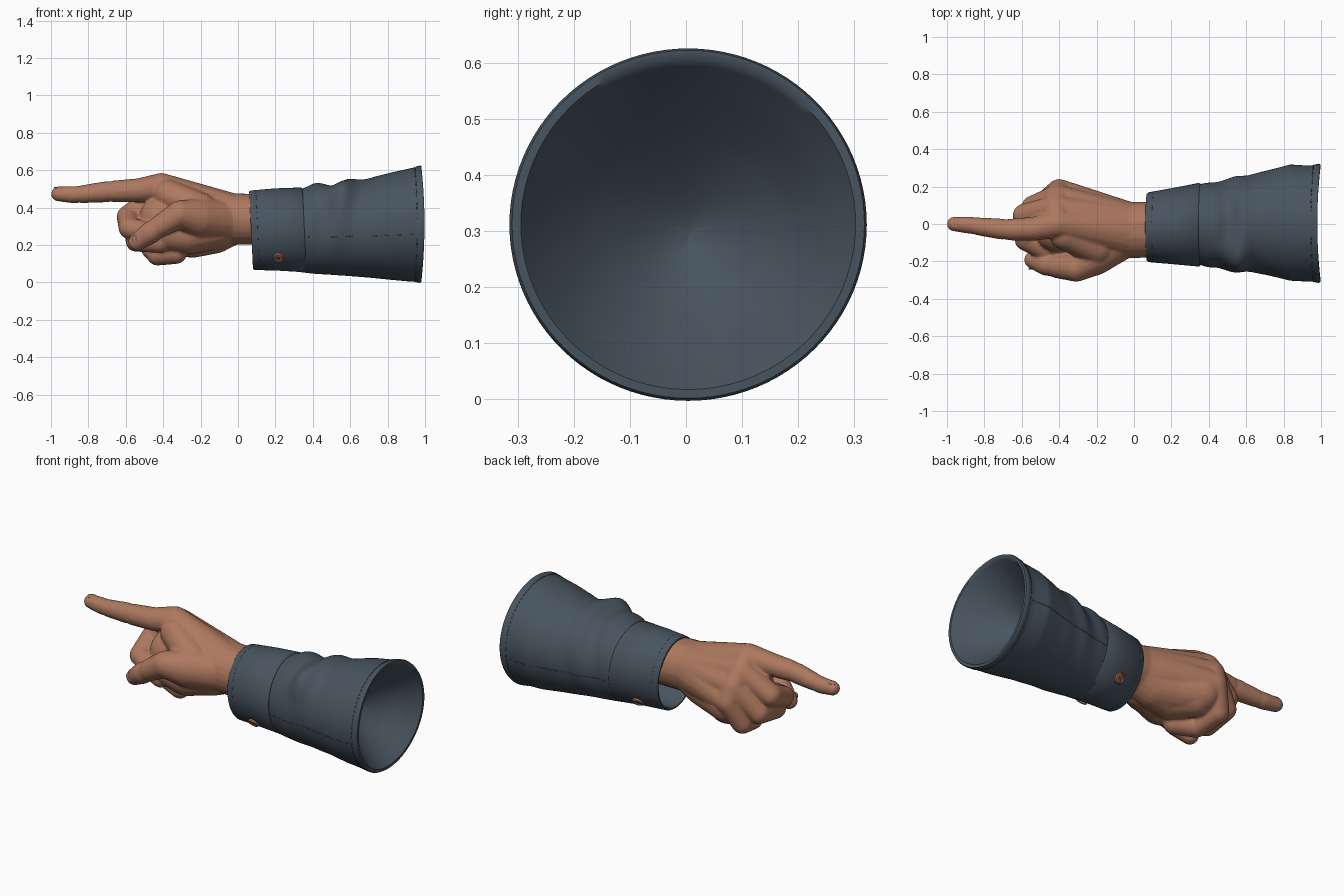
import bpy, bmesh, math
from math import sin, cos, pi, exp
from mathutils import Vector

cube = bpy.data.objects.get("Cube")
if cube:
    bpy.data.objects.remove(cube, do_unlink=True)


def material(name, rgb):
    m = bpy.data.materials.new(name)
    m.use_nodes = True
    m.diffuse_color = (*rgb, 1)
    bsdf = m.node_tree.nodes["Principled BSDF"]
    bsdf.inputs["Base Color"].default_value = (*rgb, 1)
    bsdf.inputs["Roughness"].default_value = 0.8
    return m


SKIN = material("warm skin", (0.42, 0.19, 0.115))
CLOTH = material("slate cloth", (0.064, 0.089, 0.114))
BUTTON = material("copper button", (0.41, 0.18, 0.115))


def finish(name, bm, mat, angle=50):
    bmesh.ops.recalc_face_normals(bm, faces=bm.faces)
    me = bpy.data.meshes.new(name)
    bm.to_mesh(me)
    bm.free()
    ob = bpy.data.objects.new(name, me)
    bpy.context.collection.objects.link(ob)
    me.materials.append(mat)
    bpy.ops.object.select_all(action='DESELECT')
    ob.select_set(True)
    bpy.context.view_layer.objects.active = ob
    bpy.ops.object.shade_smooth_by_angle(angle=math.radians(angle))
    return ob


# ---- hand: tapered capsules fused into one skin ----
def add_limb(bm, joints):
    """Hull each neighbouring pair of (x, y, z, radius) balls."""
    for a, b in zip(joints, joints[1:]):
        part = bmesh.new()
        for x, y, z, r in (a, b):
            ball = bmesh.new()
            bmesh.ops.create_icosphere(ball, subdivisions=3, radius=r)
            for v in ball.verts:
                part.verts.new(v.co + Vector((x, y, z)))
            ball.free()
        bmesh.ops.convex_hull(part, input=part.verts[:])
        loose = [v for v in part.verts if not v.link_faces]
        bmesh.ops.delete(part, geom=loose, context='VERTS')
        tmp = bpy.data.meshes.new("tmp")
        part.to_mesh(tmp)
        part.free()
        bm.from_mesh(tmp)
        bpy.data.meshes.remove(tmp)


wrist_front = (-0.04, -0.045, 0.34, 0.138)
wrist_back = (-0.04, -0.018, 0.34, 0.138)
index_knuckle = (-0.41, 0.0, 0.51, 0.075)
middle_knuckle = (-0.42, 0.08, 0.46, 0.072)
ring_knuckle = (-0.41, 0.14, 0.39, 0.07)
little_knuckle = (-0.4, 0.175, 0.31, 0.066)
heel = (-0.13, 0.0, 0.275, 0.122)
palm = (-0.24, 0.0, 0.25, 0.118)
limbs = [
    # wrist running into the cuff
    [(0.25, -0.045, 0.335, 0.132), wrist_front],
    [(0.25, -0.018, 0.335, 0.132), wrist_back],
    # back of the hand, out to each knuckle
    [wrist_front, index_knuckle],
    [wrist_back, middle_knuckle],
    [wrist_back, ring_knuckle],
    [wrist_back, little_knuckle],
    [index_knuckle, middle_knuckle, ring_knuckle, little_knuckle],
    # heel and palm
    [wrist_back, heel, palm, (-0.34, 0.09, 0.24, 0.1)],
    [heel, (-0.24, 0.047, 0.265, 0.115), (-0.36, 0.115, 0.265, 0.105)],
    [palm, (-0.41, -0.03, 0.34, 0.12)],
    [(-0.12, -0.06, 0.3, 0.125), (-0.26, -0.1, 0.26, 0.11), (-0.4, -0.08, 0.27, 0.1)],
    # pointing finger, with creased joints
    [index_knuckle, (-0.53, -0.025, 0.493, 0.064), (-0.66, -0.03, 0.487, 0.058),
     (-0.68, -0.029, 0.486, 0.053), (-0.71, -0.027, 0.484, 0.056),
     (-0.83, -0.013, 0.472, 0.048), (-0.845, -0.011, 0.471, 0.045),
     (-0.88, -0.006, 0.469, 0.046), (-0.961, 0.0, 0.473, 0.039)],
    # curled fingers
    [middle_knuckle, (-0.585, 0.045, 0.35, 0.064), (-0.58, -0.085, 0.29, 0.058),
     (-0.48, -0.14, 0.27, 0.052)],
    [ring_knuckle, (-0.54, 0.09, 0.25, 0.062), (-0.545, -0.06, 0.22, 0.056),
     (-0.42, -0.12, 0.21, 0.052)],
    [little_knuckle, (-0.46, 0.13, 0.185, 0.06), (-0.43, -0.01, 0.146, 0.056),
     (-0.33, -0.07, 0.155, 0.056)],
    # thumb
    [(-0.06, -0.07, 0.33, 0.115), (-0.21, -0.17, 0.345, 0.105), (-0.31, -0.235, 0.365, 0.074),
     (-0.41, -0.228, 0.305, 0.062), (-0.43, -0.225, 0.292, 0.057),
     (-0.47, -0.216, 0.265, 0.06), (-0.54, -0.192, 0.215, 0.047)],
    # web between thumb and pointing finger
    [(-0.2, -0.13, 0.39, 0.09), (-0.37, -0.06, 0.47, 0.08)],
]
bm = bmesh.new()
for limb in limbs:
    add_limb(bm, limb)
hand = finish("hand", bm, SKIN)
fuse = hand.modifiers.new("fuse", 'REMESH')
fuse.mode = 'VOXEL'
fuse.voxel_size = 0.008
fuse.use_smooth_shade = True
relax = hand.modifiers.new("relax", 'SMOOTH')
relax.factor = 0.5
relax.iterations = 5


# ---- nails ----
def nail(name, at, tilt, size):
    bm = bmesh.new()
    bmesh.ops.create_uvsphere(bm, u_segments=20, v_segments=10, radius=1)
    bmesh.ops.scale(bm, vec=size, verts=bm.verts)
    ob = finish(name, bm, SKIN)
    ob.location, ob.rotation_euler = at, tilt


nail("index_nail", (-0.953, 0.0, 0.506), (0, 0.02, 0), (0.03, 0.023, 0.006))
nail("thumb_nail", (-0.537, -0.234, 0.226), (1.45, 0.6, 0.2), (0.032, 0.024, 0.006))

# ---- cloth sections: x, y low, y high, z low, z high ----
CUFF = [(0.06, -0.2, 0.165, 0.07, 0.488), (0.2, -0.212, 0.19, 0.066, 0.5),
        (0.345, -0.222, 0.215, 0.06, 0.502)]
SLEEVE = [(0.335, -0.212, 0.208, 0.055, 0.5), (0.4, -0.232, 0.222, 0.047, 0.522),
          (0.5, -0.247, 0.238, 0.041, 0.53), (0.6, -0.257, 0.262, 0.034, 0.543),
          (0.7, -0.27, 0.283, 0.026, 0.558), (0.83, -0.303, 0.318, 0.013, 0.59),
          (0.92, -0.308, 0.312, 0.005, 0.61), (0.98, -0.31, 0.318, 0.002, 0.622)]


def section(table, x):
    for a, b in zip(table, table[1:]):
        if x <= b[0]:
            break
    t = min(max((x - a[0]) / (b[0] - a[0]), 0), 1)
    return [p + (q - p) * t for p, q in zip(a[1:], b[1:])]


def cloth(table, x, a, scale=1.0, lift=0.0):
    """Point on the cloth at length x and angle a around the arm."""
    y0, y1, z0, z1 = section(table, x)
    ry, rz = (y1 - y0) / 2 * scale + lift, (z1 - z0) / 2 * scale + lift
    if table is SLEEVE:
        # slanting folds over the top behind the cuff, and one big pucker, outside only
        if scale == 1:
            phase = 33 * (x - 0.41) + 2.2 * (1 - sin(a))
            fold = 0.014 * cos(phase) * exp(-((x - 0.52) / 0.13) ** 2)
            fold *= (0.5 + 0.5 * sin(a)) * min(1, (x - 0.335) / 0.04)
            fold += 0.05 * exp(-((x - 0.54) / 0.075) ** 2 - ((a - 2.3) / 0.4) ** 2)
            ry, rz = ry + fold, rz + fold
        # hem bulging out at both sides
        x += 0.017 * cos(a) ** 2 * max(0, (x - 0.335) / 0.645) ** 4
    else:
        x += 0.01 * (1 - sin(a))
    return Vector((x, (y0 + y1) / 2 + ry * cos(a), (z0 + z1) / 2 + rz * sin(a)))


def tube(name, table, profile, sides=96):
    """Skin rings of (x, scale, lift) around the arm and close both ends."""
    bm = bmesh.new()
    rings = [[bm.verts.new(cloth(table, x, 2 * pi * i / sides, s, l)) for i in range(sides)]
             for x, s, l in profile]
    for p, q in zip(rings, rings[1:]):
        for i in range(sides):
            j = (i + 1) % sides
            bm.faces.new((p[i], p[j], q[j], q[i]))
    bm.faces.new(rings[0])
    bm.faces.new(rings[-1])
    return finish(name, bm, CLOTH)


# Sleeve: folded outside, thicker hem, shallow hollow inside
outer = [(0.335 + 0.0102 * i, 1, 0) for i in range(61)]
hem = [(0.958, 1, 0.004), (0.972, 1, 0.005), (0.98, 1, 0), (0.98, 0.95, 0)]
inner = []
for i in range(1, 31):
    r = 1 - i / 30.5
    inner.append((0.98 - 0.26 * (1 - r ** 1.6), 0.95 * r, 0))
tube("sleeve", SLEEVE, outer + hem + inner)

# Cuff: band with a rounded lip, open towards the hand
tube("cuff", CUFF, [(0.345, 0.9, 0), (0.345, 1, 0), (0.338, 1, 0.006), (0.2, 1, 0.003),
                    (0.068, 1, 0.003), (0.06, 1, -0.002), (0.06, 0.95, 0),
                    (0.07, 0.93, 0), (0.2, 0.93, 0), (0.33, 0.93, 0)])


# ---- raised stitching ----
def cord(name, paths, radius):
    cu = bpy.data.curves.new(name, 'CURVE')
    cu.dimensions = '3D'
    cu.bevel_depth = radius
    cu.bevel_resolution = 1
    cu.use_fill_caps = True
    for pts in paths:
        sp = cu.splines.new('POLY')
        sp.points.add(len(pts) - 1)
        for p, co in zip(sp.points, pts):
            p.co = (*co, 1)
    cu.materials.append(CLOTH)
    bpy.context.collection.objects.link(bpy.data.objects.new(name, cu))


def ring_dashes(table, x, count=60):
    step = 2 * pi / count
    return [[cloth(table, x, (i + 0.3 * k) * step, 1, 0.002) for k in range(3)]
            for i in range(count)]


def side_dashes(a):
    return [[cloth(SLEEVE, 0.36 + 0.0145 * (i + 0.3 * k), a) for k in range(3)]
            for i in range(40)]


cord("cuff_stitching", ring_dashes(CUFF, 0.095) + ring_dashes(CUFF, 0.31), 0.002)
cord("hem_stitching", ring_dashes(SLEEVE, 0.945, 80), 0.002)
cord("front_stitching", side_dashes(pi + 0.17), 0.002)
cord("back_stitching", side_dashes(-0.17), 0.002)


# ---- buttons on both sides of the cuff ----
def button(name, a):
    at = cloth(CUFF, 0.2, a, 1, 0.004)
    normal = (cloth(CUFF, 0.2, a + 0.05) - cloth(CUFF, 0.2, a - 0.05)).cross(
        cloth(CUFF, 0.22, a) - cloth(CUFF, 0.18, a)).normalized()
    turn = normal.to_track_quat('Z', 'Y')
    bm = bmesh.new()
    rings = []
    for r, h in ((0.031, -0.006), (0.032, 0.006), (0.028, 0.011), (0.021, 0.011), (0.018, 0.006)):
        rings.append([bm.verts.new((r * cos(pi * i / 12), r * sin(pi * i / 12), h))
                      for i in range(24)])
    for p, q in zip(rings, rings[1:]):
        for i in range(24):
            j = (i + 1) % 24
            bm.faces.new((p[i], p[j], q[j], q[i]))
    bm.faces.new(rings[0])
    bm.faces.new(rings[-1])
    ob = finish(name, bm, BUTTON, 30)
    ob.location, ob.rotation_euler = at, turn.to_euler()
    cross = [[at + turn @ Vector((0.008 * u, 0.008 * v, 0.007)),
              at + turn @ Vector((-0.008 * u, -0.008 * v, 0.007))] for u, v in ((1, 1), (1, -1))]
    cord(name + "_thread", cross, 0.002)


button("front_button", pi + 0.74)
button("back_button", -0.74)
